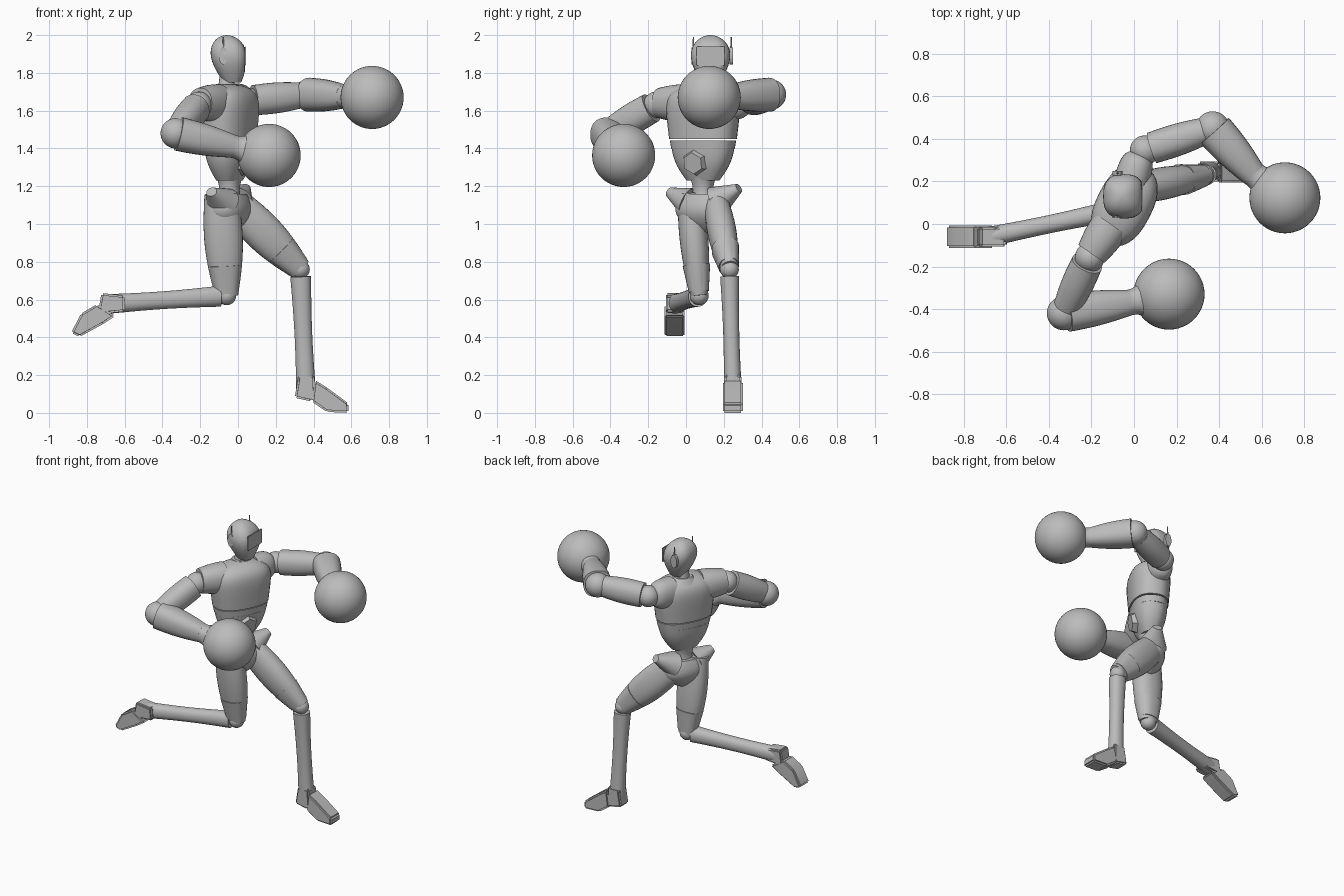
import bpy, bmesh, math
from mathutils import Vector, Matrix

cube = bpy.data.objects.get("Cube")
if cube:
    bpy.data.objects.remove(cube)

grey = bpy.data.materials.new("plain_grey")
grey.use_nodes = True
grey.diffuse_color = (0.5, 0.5, 0.5, 1)
grey.node_tree.nodes["Principled BSDF"].inputs["Base Color"].default_value = grey.diffuse_color


def point(x, y, z):
    return Vector((x, y, z))


UP = point(0, 0, 1)
ACROSS = point(0, 1, 0)
TWIST = point(0.46, 0.89, 0)      # across shoulders and hips, toward the left
FACING = TWIST.cross(UP)          # where the turned torso looks


def finish(name, bm, angle=40):
    bmesh.ops.recalc_face_normals(bm, faces=bm.faces)
    mesh = bpy.data.meshes.new(name)
    bm.to_mesh(mesh)
    bm.free()
    mesh.materials.append(grey)
    part = bpy.data.objects.new(name, mesh)
    bpy.context.collection.objects.link(part)
    bpy.ops.object.select_all(action='DESELECT')
    part.select_set(True)
    bpy.context.view_layer.objects.active = part
    bpy.ops.object.shade_smooth_by_angle(angle=math.radians(angle))


def rounded(value, power):
    return math.copysign(abs(value) ** (2 / power), value)


def tube(name, start, end, radius, end_radius, bulge=0, flat=1, dome=None,
         side=UP, axis=None, power=2.2, front=None, sides=32, steps=14):
    """Tapered tube; flat scales its depth, dome closes its end, front cuts a flat face."""
    bm = bmesh.new()
    along = axis or (end - start).normalized()
    wide = (side - along * side.dot(along)).normalized()
    deep = along.cross(wide)
    rings = []
    for i in range(steps + 1):
        t = math.sin(math.pi / 2 * i / steps)
        r = radius + (end_radius - radius) * t + bulge * math.sin(math.pi * t)
        if dome:
            r *= math.sqrt(max(1 - t ** dome, 0.001))
        ring = []
        for k in range(sides):
            a = math.tau * k / sides
            p = start.lerp(end, t)
            p += wide * r * rounded(math.cos(a), power)
            p += deep * r * flat * rounded(math.sin(a), power)
            if front is not None:
                p.x = min(p.x, front)
            ring.append(bm.verts.new(p))
        rings.append(ring)
    for low, high in zip(rings, rings[1:]):
        for k in range(sides):
            bm.faces.new((low[k - 1], low[k], high[k], high[k - 1]))
    bm.faces.new(rings[0])
    bm.faces.new(rings[-1])
    finish(name, bm)


def ball(name, center, radius, segments=48):
    bm = bmesh.new()
    bmesh.ops.create_uvsphere(bm, u_segments=segments, v_segments=segments // 2, radius=radius)
    bmesh.ops.translate(bm, verts=bm.verts, vec=center)
    finish(name, bm)


def disc(name, center, normal, radius, end_radius, depth, sides, stretch=1):
    bm = bmesh.new()
    bmesh.ops.create_cone(bm, cap_ends=True, segments=sides, radius1=radius,
                          radius2=end_radius, depth=depth)
    bmesh.ops.scale(bm, verts=bm.verts, vec=(1, stretch, 1))
    turn = normal.to_track_quat('Z', 'Y').to_matrix().to_4x4()
    bmesh.ops.transform(bm, verts=bm.verts, matrix=Matrix.Translation(center) @ turn)
    finish(name, bm, angle=30)


def slab(name, outline, center, half, turn=0, bevel=0.01):
    """Side outline around a center, turned about the y axis and given thickness."""
    bm = bmesh.new()
    face = bm.faces.new([bm.verts.new((x, -half, z)) for x, z in outline])
    grown = bmesh.ops.extrude_face_region(bm, geom=[face])["geom"]
    moved = [v for v in grown if isinstance(v, bmesh.types.BMVert)]
    bmesh.ops.translate(bm, verts=moved, vec=ACROSS * half * 2)
    bmesh.ops.bevel(bm, geom=bm.edges[:], offset=bevel, segments=2, affect='EDGES')
    place = Matrix.Translation(center) @ Matrix.Rotation(math.radians(turn), 4, 'Y')
    bmesh.ops.transform(bm, verts=bm.verts, matrix=place)
    finish(name, bm)


# Head with a flat face, visor plate, ear discs and antennas
head = point(-0.06, 0.13, 1.89)
crown = head + UP * 0.11
chin = point(-0.03, 0.13, 1.75)
tube("head", chin, crown, radius=0.05, end_radius=0.1, bulge=0.03, flat=0.93,
     dome=5, side=ACROSS, axis=UP, power=2.6, front=0.036)
visor_outline = [(x, z) for x, z in ((0, -0.05), (0.008, -0.05), (0.008, 0.05), (0, 0.05))]
slab("visor", visor_outline, head + point(0.095, 0, 0), half=0.075, bevel=0.002)
for label, sign in (("right", -1), ("left", 1)):
    ear = head + ACROSS * sign * 0.1 + FACING * -0.02
    disc(label + "_ear", ear, ACROSS, radius=0.024, end_radius=0.024, depth=0.02,
         sides=20, stretch=1.9)
    tube(label + "_antenna", ear, ear + UP * 0.1, radius=0.007, end_radius=0.003,
         side=ACROSS, sides=8, steps=2)
neck = point(-0.06, 0.12, 1.7)
tube("neck", neck, head, radius=0.05, end_radius=0.045, bulge=-0.01, side=ACROSS, axis=UP)

# Torso, stacked along the spine
spine = point(-0.045, 0.09, 0)


def torso(name, low, high, radius, end_radius, **shape):
    tube(name, spine + UP * low, spine + UP * high, radius, end_radius,
         side=TWIST, axis=UP, **shape)


torso("chest", 1.45, 1.74, radius=0.186, end_radius=0.22, flat=0.65, dome=6, power=2.4)
torso("chest_band", 1.4, 1.443, radius=0.175, end_radius=0.183, flat=0.63, power=2.4)
torso("abdomen", 1.23, 1.4, radius=0.09, end_radius=0.172, bulge=0.015, flat=0.65, power=2.4)
torso("waist", 1.1, 1.25, radius=0.07, end_radius=0.068, bulge=-0.016)
torso("pelvis", 1.16, 0.95, radius=0.12, end_radius=0.1, bulge=0.05, flat=0.65, dome=3)
tube("collar", neck, neck + UP * 0.04, radius=0.09, end_radius=0.06, flat=0.9,
     side=TWIST, axis=UP)
disc("belly_plate", spine + FACING * 0.1 + UP * 1.325, FACING - UP * 0.2,
     radius=0.075, end_radius=0.058, depth=0.04, sides=6)

# Shoulder sockets and hip crests
right_shoulder = point(-0.2, -0.14, 1.64)
left_shoulder = point(0.03, 0.34, 1.65)
chest = spine + UP * 1.64
tube("right_shoulder_socket", chest.lerp(right_shoulder, 0.4), right_shoulder,
     radius=0.1, end_radius=0.08, bulge=0.005, flat=0.93)
tube("left_shoulder_socket", chest.lerp(left_shoulder, 0.4), left_shoulder,
     radius=0.1, end_radius=0.08, bulge=0.005, flat=0.85, dome=8)
hips = spine + UP * 1.08
for label, crest in (("right", point(-0.14, -0.09, 1.17)), ("left", point(0.04, 0.28, 1.19))):
    tube(label + "_hip_crest", hips.lerp(crest, 0.4), crest,
         radius=0.08, end_radius=0.025, flat=1.2)

# Arms: joints, tapered shells, and cuffs flaring into round gloves
right_elbow = point(-0.33, -0.42, 1.48)
left_elbow = point(0.37, 0.45, 1.685)
right_wrist = point(-0.02, -0.37, 1.41)
left_wrist = point(0.565, 0.23, 1.675)
right_glove = point(0.165, -0.33, 1.363)
left_glove = point(0.71, 0.123, 1.67)
arms = (("right", right_shoulder, right_elbow, right_wrist, right_glove),
        ("left", left_shoulder, left_elbow, left_wrist, left_glove))
for label, shoulder, elbow, wrist, glove in arms:
    ball(label + "_shoulder_joint", shoulder.lerp(elbow, 0.06), 0.07)
    tube(label + "_upper_arm", shoulder.lerp(elbow, 0.16), shoulder.lerp(elbow, 0.9),
         radius=0.08, end_radius=0.068, bulge=0.007, flat=0.93)
    ball(label + "_elbow", elbow, 0.08)
    tube(label + "_forearm", elbow.lerp(wrist, 0.05), wrist,
         radius=0.09, end_radius=0.06, bulge=0.007, power=2.4)
    tube(label + "_cuff", wrist.lerp(elbow, 0.05), wrist.lerp(glove, 0.5),
         radius=0.062, end_radius=0.115, bulge=-0.02)
    ball(label + "_glove", glove, 0.167)

# Legs: the right one kicked back, the left one planted in front
right_knee = point(-0.06, 0.07, 0.62)
left_knee = point(0.33, 0.23, 0.76)
right_ankle = point(-0.68, -0.06, 0.577)
left_ankle = point(0.36, 0.248, 0.12)
legs = (("right", point(-0.09, 0.02, 1.16), right_knee, right_ankle, 87, 115),
        ("left", point(-0.02, 0.16, 1.11), left_knee, left_ankle, 0, 0))
heel_outline = [(-0.04, 0.08), (-0.06, -0.04), (0.03, -0.06), (0.05, -0.04), (0.045, 0.08)]
foot_outline = [(0.045, 0.055), (0.11, 0.015), (0.225, -0.07), (0.225, -0.12),
                (0.11, -0.115), (0.03, -0.06)]
for label, hip, knee, ankle, heel_turn, toe_turn in legs:
    tube(label + "_thigh", hip, knee, radius=0.065, end_radius=0.045, bulge=0.02,
         flat=1.35, side=ACROSS)
    tube(label + "_knee_guard", hip.lerp(knee, 0.7), hip.lerp(knee, 0.96),
         radius=0.073, end_radius=0.053, flat=1.2, side=ACROSS, power=2.5)
    ball(label + "_knee", knee, 0.05, segments=24)
    tube(label + "_shin", knee.lerp(ankle, 0.06), ankle, radius=0.05, end_radius=0.047,
         bulge=-0.006, flat=1.1, side=ACROSS)
    slab(label + "_heel", heel_outline, ankle, half=0.047, turn=heel_turn)
    slab(label + "_foot", foot_outline, ankle, half=0.053, turn=toe_turn)
